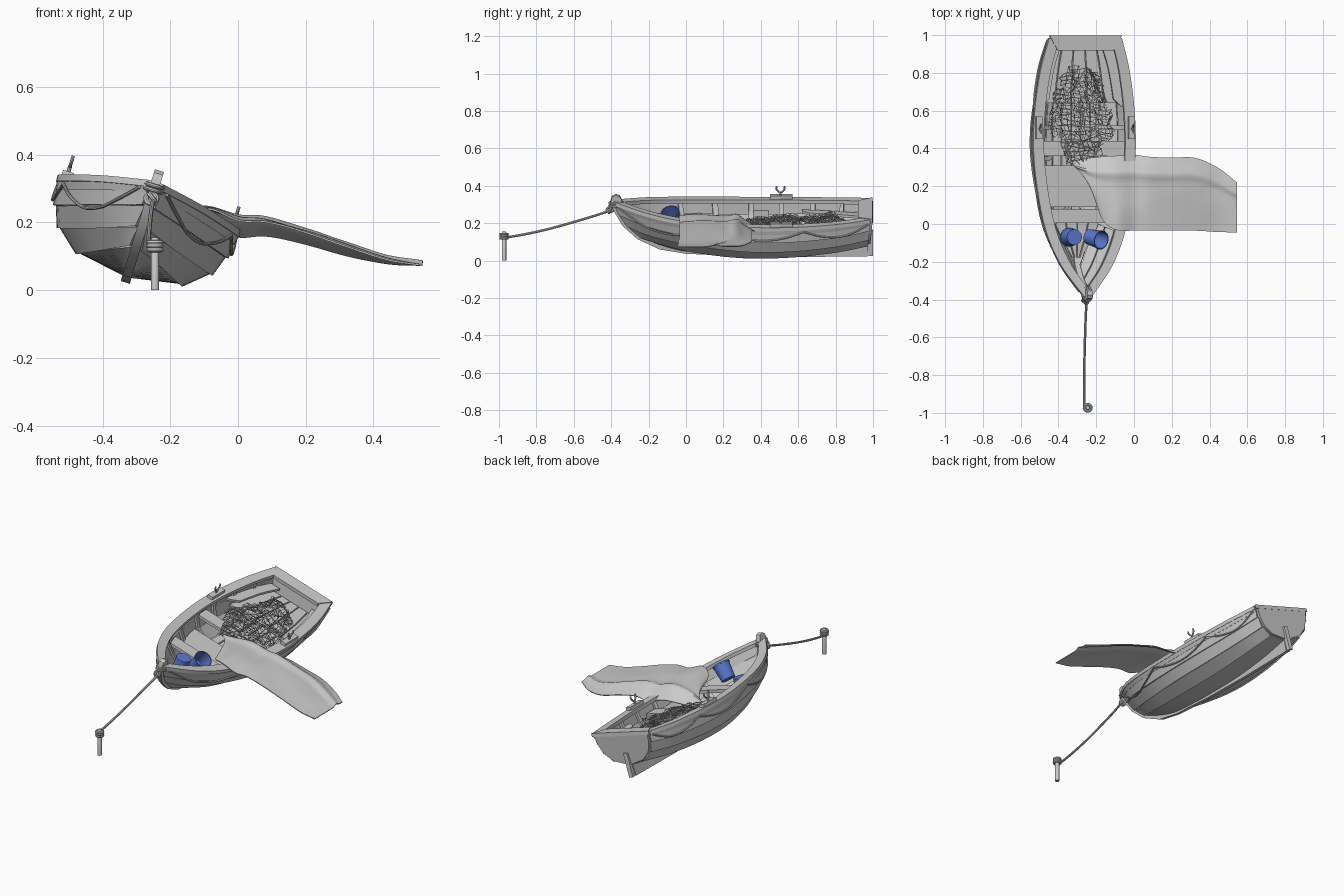
import bpy, bmesh, math, random
from mathutils import Matrix, Vector, noise

if "Cube" in bpy.data.objects:
    bpy.data.objects.remove(bpy.data.objects["Cube"])

random.seed(4)
T, R = Matrix.Translation, Matrix.Rotation
WORLD = Matrix.Identity(4)
BOAT = T((-0.333, 0, 0.023)) @ R(math.radians(17), 4, 'Y')   # boat heels to its right
blue = bpy.data.materials.new("blue")
blue.diffuse_color = (0.10, 0.19, 0.62, 1)
blue.use_nodes = True
blue.node_tree.nodes["Principled BSDF"].inputs["Base Color"].default_value = blue.diffuse_color


def mesh(name, verts, faces, M=BOAT, mirror=False, thick=0, mat=None):
    me = bpy.data.meshes.new(name)
    me.from_pydata([tuple(v) for v in verts], [], faces)
    bm = bmesh.new()
    bm.from_mesh(me)
    bmesh.ops.recalc_face_normals(bm, faces=bm.faces)
    bm.to_mesh(me)
    bm.free()
    ob = bpy.data.objects.new(name, me)
    bpy.context.collection.objects.link(ob)
    ob.matrix_world = M
    if mat:
        me.materials.append(mat)
    if mirror:
        ob.modifiers.new("mirror", 'MIRROR')
    if thick:
        m = ob.modifiers.new("solid", 'SOLIDIFY')
        m.thickness, m.offset = thick, 0
    return ob


def grid(name, rows, **kw):
    n = len(rows[0])
    f = [(i*n+j, i*n+j+1, (i+1)*n+j+1, (i+1)*n+j) for i in range(len(rows)-1) for j in range(n-1)]
    return mesh(name, [p for r in rows for p in r], f, **kw)


def box(name, c, s, M=BOAT, mirror=False):
    v = [(c[0]+a*s[0]/2, c[1]+b*s[1]/2, c[2]+d*s[2]/2) for a in (-1, 1) for b in (-1, 1) for d in (-1, 1)]
    f = [(0, 1, 3, 2), (4, 6, 7, 5), (0, 4, 5, 1), (2, 3, 7, 6), (0, 2, 6, 4), (1, 5, 7, 3)]
    return mesh(name, v, f, M, mirror)


def lathe(name, prof, M, mat=None, n=24):
    rows = [[(r*math.cos(a*math.tau/n), r*math.sin(a*math.tau/n), z) for a in range(n+1)] for r, z in prof]
    ob = grid(name, rows, M=M, mat=mat)
    w = ob.modifiers.new("weld", 'WELD')
    w.merge_threshold = 1e-5
    return ob


def spline(p, t):
    # Catmull-Rom through the points, t in 0..1
    u = min(max(t, 0), 1)*(len(p)-1)
    i = min(int(u), len(p)-2)
    u -= i
    b, c = Vector(p[i]), Vector(p[i+1])
    a = Vector(p[i-1]) if i else 2*b-c
    d = Vector(p[i+2]) if i+2 < len(p) else 2*c-b
    return 0.5*(2*b+(c-a)*u+(2*a-5*b+4*c-d)*u*u+(3*b-a-3*c+d)*u**3)


def tube(name, pts, r, M=BOAT, n=40, cyclic=False, mirror=False):
    cu = bpy.data.curves.new(name, 'CURVE')
    cu.dimensions, cu.bevel_depth, cu.bevel_resolution, cu.use_fill_caps = '3D', r, 2, True
    s = cu.splines.new('POLY')
    q = [Vector(p) for p in pts] if cyclic else [spline(pts, k/n) for k in range(n+1)]
    s.points.add(len(q)-1)
    for sp, p in zip(s.points, q):
        sp.co = (*p, 1)
    s.use_cyclic_u = cyclic
    ob = bpy.data.objects.new(name, cu)
    bpy.context.collection.objects.link(ob)
    ob.matrix_world = M
    if mirror:
        ob.modifiers.new("mirror", 'MIRROR')


def ring(name, c, rx, ry, r, M):
    tube(name, [(c[0]+rx*math.cos(a*math.tau/20), c[1]+ry*math.sin(a*math.tau/20), c[2]) for a in range(20)],
         r, M, cyclic=True)


# Hull lines from keel to gunwale, bow to stern (x, y, z in boat space)
LINES = [
    [(.008, -.10, .055), (.01, 0, .035), (.01, .15, .025), (.01, .35, .022), (.01, .55, .025), (.01, .78, .045), (.01, .97, .075)],
    [(.008, -.24, .11), (.058, -.12, .09), (.112, .05, .066), (.152, .3, .049), (.152, .55, .052), (.133, .8, .074), (.103, .972, .1)],
    [(.008, -.31, .17), (.085, -.18, .145), (.163, .03, .12), (.22, .3, .102), (.225, .55, .102), (.195, .8, .12), (.155, .976, .145)],
    [(.008, -.355, .235), (.115, -.2, .205), (.198, .01, .178), (.25, .3, .16), (.254, .55, .16), (.222, .8, .175), (.178, .98, .2)],
    [(.01, -.385, .3), (.135, -.21, .275), (.217, .0, .253), (.264, .3, .238), (.267, .55, .236), (.236, .8, .243), (.188, .985, .255)]]
N = 32


def hull(f, t, out=0.0):
    j = min(int(f), 3)
    a, b = spline(LINES[j], t), spline(LINES[j+1], t)
    d = b-a
    return a.lerp(b, f-j)+Vector((d.z, 0, -d.x)).normalized()*out


def half_width(y, z):
    sec = []
    for line in LINES:
        s = [spline(line, k/40) for k in range(41)]
        for a, b in zip(s, s[1:]):
            if a.y <= y <= b.y:
                sec.append(a.lerp(b, (y-a.y)/(b.y-a.y)))
                break
    for a, b in zip(sec, sec[1:]):
        if a.z <= z <= b.z:
            return max(a.lerp(b, (z-a.z)/(b.z-a.z)).x-.008, .004)
    return sec[0].x if sec and z < sec[0].z else .01


def platform(name, y0, y1, z, boards=1, gap=.006, thick=.014):
    for i in range(boards):
        rows = []
        for k in range(7):
            y = y0+(y1-y0)*k/6
            w = half_width(y, z)
            g = gap/2 if boards > 1 else 0
            rows.append([(-w+2*w*i/boards+g, y, z), (-w+2*w*(i+1)/boards-g, y, z)])
        grid(f"{name}_{i+1}", rows, thick=thick)


# Overlapping planks
for j in range(4):
    grid(f"plank_{j+1}", [[hull(j, k/N, .009 if j else 0), hull(j+.999, k/N)] for k in range(N+1)], mirror=True, thick=.01)
# Ribs inside the hull
for i, t in enumerate((.31, .42, .53, .64, .75, .86)):
    grid(f"rib_{i+1}", [[hull(f, t+s, -.011) for s in (-.008, .008)] for f in (0.3, .99, 1.99, 2.99, 3.95)], mirror=True, thick=.012)
# Gunwale cap and rubbing strip
sheer = [spline(LINES[4], k/N) for k in range(N+1)]
grid("gunwale", [[(max(p.x-.045, 0), p.y, p.z), (p.x+.013, p.y, p.z)] for p in sheer], mirror=True, thick=.02)
grid("rubbing_strip", [[hull(3.6, k/N, .008), hull(3.95, k/N, .008)] for k in range(N+1)], mirror=True, thick=.008)

# Transom with its cap
edge = [Vector(l[-1]) for l in LINES]
loop = edge+[Vector((-p.x, p.y, p.z)) for p in reversed(edge)]
mesh("transom", loop, [tuple(range(len(loop)))], thick=.026)
mesh("transom_cap", [(-.2, .998, .258), (.2, .998, .258), (.155, .92, .254), (-.155, .92, .254)], [(0, 1, 2, 3)], thick=.022)

# Stem, keel and skeg in one profile
prof = [(-.395, .335), (-.403, .31), (-.39, .265), (-.34, .175), (-.26, .1), (-.14, .042), (0, .018), (.3, .004), (.6, 0), (.97, .004),
        (.975, .085), (.8, .055), (.55, .033), (.3, .03), (0, .043), (-.1, .065), (-.22, .12), (-.29, .185), (-.335, .26), (-.345, .32),
        (-.355, .338), (-.375, .345)]
n = len(prof)
mesh("stem_and_keel", [(s*.014, y, z) for s in (-1, 1) for y, z in prof],
     [tuple(range(n)), tuple(range(n, 2*n))]+[(i, (i+1) % n, n+(i+1) % n, n+i) for i in range(n)])
box("stern_post", (0, .988, .075), (.026, .022, .14))

# Floor boards, raised boards and seats
for i in range(5):
    x = (i-2)*.052
    box(f"floor_board_{i+1}", (x, .42, .078), (.046, .74-abs(x)*1.6, .012))
platform("bow_board", -.18, .06, .1, 4)
platform("middle_board", .09, .31, .115)
platform("stern_board", .64, .955, .14, 5)
platform("bow_seat", .005, .08, .17, thick=.018)
platform("middle_seat", .36, .44, .17, thick=.018)
rows = []
for k in range(9):
    y = .62+.33*k/8
    w = half_width(y, .18)
    rows.append([(w-(.02 if k == 0 else .06), y, .18), (w, y, .18)])
grid("side_bench", rows, mirror=True, thick=.014)

# Oarlocks
box("oarlock_block", (.256, .51, .253), (.034, .12, .022), mirror=True)
tube("oarlock_pin", [(.256, .505, .25), (.256, .505, .282)], .006, n=2, mirror=True)
tube("oarlock_horn", [(.256, .484, .312), (.256, .484, .296), (.256, .505, .278), (.256, .526, .296), (.256, .526, .312)], .005, n=16, mirror=True)

# Rope swags along both sides
for i, (a, b, low) in enumerate(((.02, .42, 2.9), (.42, .72, 3.2), (.72, .99, 3.1))):
    for s in (-1, 1):
        pts = []
        for k in range(9):
            u = k/8
            p = hull(3.8-(3.8-low)*4*u*(1-u), a+(b-a)*u, .017)
            pts.append((s*p.x, p.y, p.z))
        tube(f"side_rope_{i+1}_{'left' if s < 0 else 'right'}", pts, .005)

# Mooring line, knots and post
for i, z in enumerate((.285, .298)):
    ring(f"stem_loop_{i+1}", (0, -.368, z), .026, .042, .006, BOAT)
K = T((-.256, -.405, .27))
ring("bow_knot_1", (0, 0, 0), .016, .016, .008, K @ R(1.2, 4, 'X'))
ring("bow_knot_2", (0, 0, .004), .015, .018, .007, K @ R(.9, 4, 'Y'))
tube("mooring_rope", [(-.25, -.405, .268), (-.256, -.5, .236), (-.262, -.7, .178), (-.264, -.85, .143), (-.263, -.955, .125), (-.258, -.975, .124)], .0065, WORLD)
P = T((-.245, -.973, 0))
lathe("mooring_post", [(0, 0), (.012, 0), (.012, .15), (.009, .156), (0, .156)], P, n=16)
for i, z in enumerate((.119, .131, .141)):
    ring(f"post_coil_{i+1}", (0, 0, z), .018, .018, .0075, P)

# Two buckets: one upside down on the bow boards, one tilted and open
cup = [(0, 0), (.041, 0), (.048, .088), (.051, .088), (.051, .096), (.046, .096), (.039, .008), (0, .008)]
lathe("bucket_left", cup, T((-.315, -.07, .225)) @ R(math.radians(197), 4, 'Y'), blue)
lathe("bucket_right", cup, T((-.237, -.068, .19)) @ R(math.radians(14), 4, 'X') @ R(math.radians(42), 4, 'Y'), blue)

# Tarpaulin draped over the right gunwale: x, front y, back y, z
strip = [(-.29, .22, .33, .205), (-.2, .03, .35, .222), (-.1, -.03, .36, .23), (0, -.035, .365, .203), (.08, -.035, .355, .2),
         (.2, -.035, .35, .17), (.32, -.035, .35, .13), (.44, -.042, .30, .09), (.545, -.045, .22, .074)]
rows = []
for i in range(41):
    u = i/40
    x, y0, y1 = spline([s[:3] for s in strip], u)
    z = spline([(s[3], 0, 0) for s in strip], u).x
    row = []
    for k in range(25):
        v = k/24
        y = y0+(y1-y0)*v
        near = math.exp(-((x+.07)/.07)**2)*(1-v)
        flap = -.045*max(0, (v-.78)/.22)*math.sin(math.pi*u**.7)
        wave = .012*math.sin(v*math.pi)*(1-u)
        ridge = .012*math.exp(-((v-.77)/.07)**2)
        wrinkle = .008*noise.noise((x*5, y*6, 3))
        row.append((x-(.11*v-.06)*max(0, 1-u*4), y, z+.015*near+flap+wave+ridge+wrinkle))
    rows.append(row)
grid("tarpaulin", rows, M=WORLD, thick=.005)

# Heaped fishing net in two crumpled layers
for layer in range(2):
    bm = bmesh.new()
    bmesh.ops.create_grid(bm, x_segments=15, y_segments=24, size=1)
    for v in bm.verts:
        a, b = v.co.x, v.co.y
        y = .58+.26*b+.04*noise.noise((a*2, b*3, layer))
        x = .0+.17*a*(1-.45*max(0, b))+.05*noise.noise((a*2, b*4, 9+layer))
        heap = .035*max(0, 1-a*a-.6*b*b)+.04*math.exp(-((b-.75)/.25)**2-((a+.3)/.5)**2)
        z = .165+heap+.04*noise.noise((a*4, b*6, 20+layer*5))
        v.co = (x+random.uniform(-.007, .007), y+random.uniform(-.008, .008), z)
    cut = [v for v in bm.verts if (v.co.x/.18)**2+((v.co.y-.57)/.27)**2 > 1+.5*noise.noise(v.co*12)]
    bmesh.ops.delete(bm, geom=cut, context='VERTS')
    me = bpy.data.meshes.new("net")
    bm.to_mesh(me)
    bm.free()
    ob = bpy.data.objects.new(f"fishing_net_{layer+1}", me)
    bpy.context.collection.objects.link(ob)
    ob.matrix_world = BOAT
    w = ob.modifiers.new("wire", 'WIREFRAME')
    w.thickness, w.use_even_offset = .004, False

# Turn curves and modifiers into meshes, then smooth with sharp edges kept
bpy.context.view_layer.update()
bpy.ops.object.select_all(action='SELECT')
bpy.context.view_layer.objects.active = bpy.data.objects["tarpaulin"]
bpy.ops.object.convert(target='MESH')
bpy.ops.object.shade_smooth_by_angle(angle=math.radians(35))
